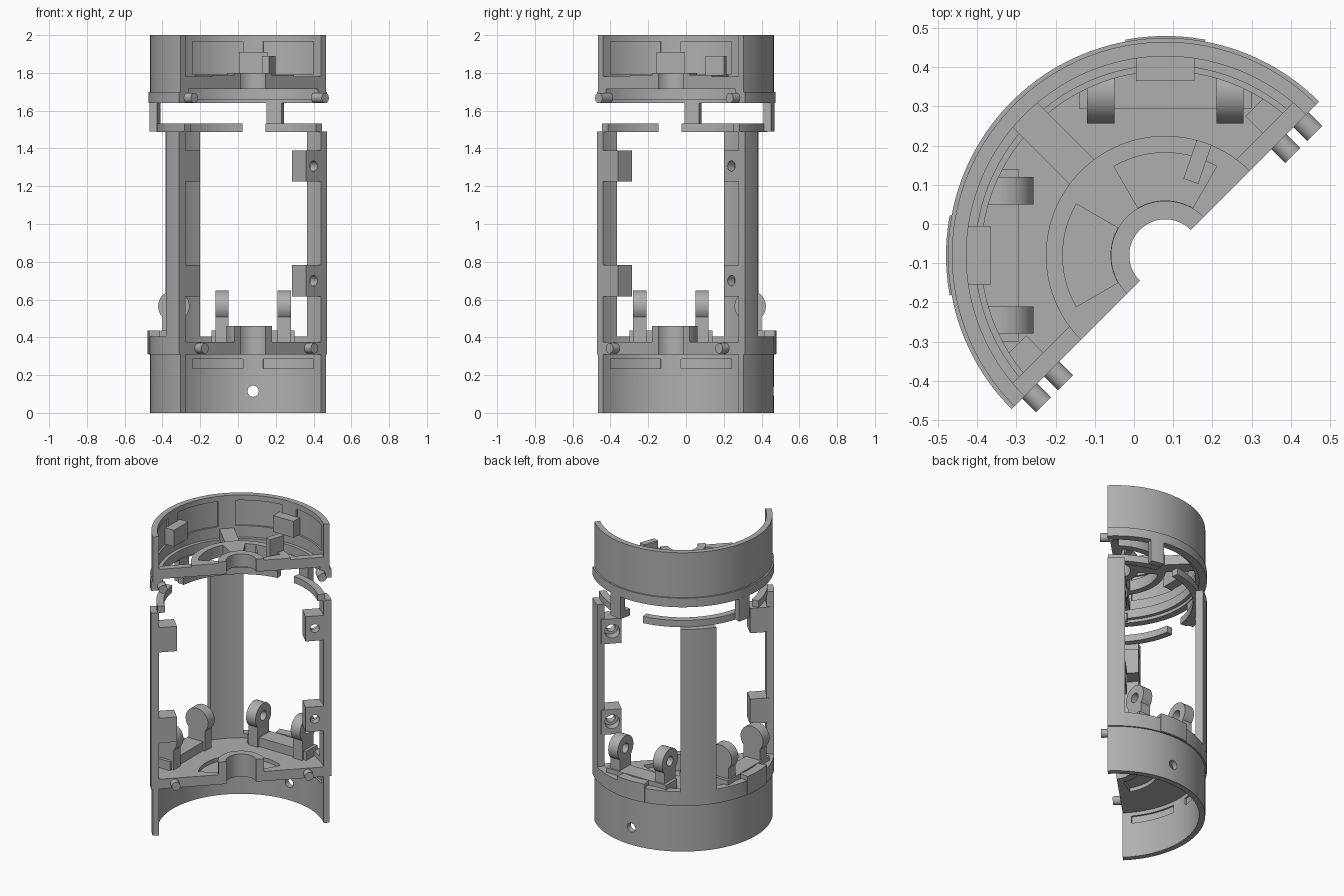
import bpy, bmesh, math
from mathutils import Matrix, Vector

old = bpy.data.objects.get("Cube")
if old:
    bpy.data.objects.remove(old, do_unlink=True)

# One plain grey material
GREY = (0.43, 0.43, 0.43, 1)
mat = bpy.data.materials.new("plain_grey")
mat.use_nodes = True
mat.diffuse_color = GREY
bsdf = next(n for n in mat.node_tree.nodes if n.type == "BSDF_PRINCIPLED")
bsdf.inputs["Base Color"].default_value = GREY
bsdf.inputs["Roughness"].default_value = 0.6

AXIS = Vector((0.08, -0.08, 0))   # axis of the half cylinder
START, END = 45, 225              # angles of the cut plane
INNER, SHELL, BAND = 0.508, 0.545, 0.555


def finish(name, bm):
    bmesh.ops.recalc_face_normals(bm, faces=bm.faces)
    me = bpy.data.meshes.new(name)
    bm.to_mesh(me)
    bm.free()
    me.materials.append(mat)
    ob = bpy.data.objects.new(name, me)
    bpy.context.collection.objects.link(ob)
    return ob


def frame(angle):
    """Local X points outward, local Y runs round the axis."""
    return Matrix.Translation(AXIS) @ Matrix.Rotation(math.radians(angle), 4, "Z")


def arc(name, r0, r1, a0, a1, z0, z1):
    """Solid ring sector between two radii, angles and heights."""
    bm = bmesh.new()
    steps = max(2, round((a1 - a0) / 2.5))
    rings = []
    for i in range(steps + 1):
        a = math.radians(a0 + (a1 - a0) * i / steps)
        d = Vector((math.cos(a), math.sin(a), 0))
        rings.append([bm.verts.new(AXIS + d * r + Vector((0, 0, z)))
                      for r, z in ((r0, z0), (r1, z0), (r1, z1), (r0, z1))])
    for p, q in zip(rings, rings[1:]):
        for k in range(4):
            n = (k + 1) % 4
            bm.faces.new((p[k], p[n], q[n], q[k]))
    bm.faces.new(rings[0])
    bm.faces.new(rings[-1])
    return finish(name, bm)


def box(name, angle, x, y, z):
    """Box given by ranges in the frame at the angle."""
    bm = bmesh.new()
    bmesh.ops.create_cube(bm, size=1)
    size = [b - a for a, b in (x, y, z)]
    mid = [(a + b) / 2 for a, b in (x, y, z)]
    bm.transform(frame(angle) @ Matrix.Translation(mid) @ Matrix.Diagonal(size + [1]))
    return finish(name, bm)


def rod(name, angle, centre, radius, length, axis="Y"):
    bm = bmesh.new()
    bmesh.ops.create_cone(bm, cap_ends=True, segments=32, radius1=radius,
                          radius2=radius, depth=length)
    turn = Matrix.Rotation(math.pi / 2, 4, "X" if axis == "Y" else "Y")
    bm.transform(frame(angle) @ Matrix.Translation(centre) @ turn)
    return finish(name, bm)


def combine(ob, others, operation="DIFFERENCE"):
    """Boolean the others into ob and remove them."""
    bpy.context.view_layer.objects.active = ob
    for other in others:
        mod = ob.modifiers.new("bool", "BOOLEAN")
        mod.operation, mod.object, mod.solver = operation, other, "EXACT"
        bpy.ops.object.modifier_apply(modifier=mod.name)
        bpy.data.objects.remove(other, do_unlink=True)
    return ob


def panels(z0, z1):
    """Shallow pockets on the inner wall, a pair beside each mid angle."""
    return [arc("cutter", INNER - 0.02, INNER + 0.012, m + a, m + b, z0, z1)
            for m in (90, 180) for a, b in ((-39, -6), (6, 39))]


def windows(z0, z1):
    return [arc("cutter", 0.14, 0.262, m - 30, m + 30, z0, z1) for m in (90, 180)]


# Lower shell with slots and round holes
lower = arc("lower_shell", INNER, SHELL, START, END, 0, 0.31)
combine(lower, panels(0.235, 0.285)
        + [rod("cutter", a, (0.53, 0, 0.115), 0.03, 0.2, "X") for a in (90, 199)])
arc("lower_band", INNER, BAND, START, END, 0.31, 0.405)

# Lower plate with recessed windows and a tall hub
plate = arc("lower_plate", 0.092, INNER + 0.005, START, END, 0.31, 0.375)
combine(plate, windows(0.35, 0.5) + windows(0.2, 0.335))
arc("lower_hub", 0.092, 0.14, START, END, 0.37, 0.46)

# Hinge lugs with their base blocks
for side, angle in (("back", 90), ("right", 180)):
    box(side + "_lug_base", angle, (0.375, 0.49), (-0.22, 0.22), (0.37, 0.435))
    arc(side + "_outer_pad", 0.5, 0.56, angle - 10.5, angle + 10.5, 0.312, 0.435)
    for y in (-0.165, 0.165):
        lug = rod(side + "_hinge_lug", angle, (0.42, y, 0.565), 0.083, 0.07)
        stem = box("stem", angle, (0.36, 0.48), (y - 0.035, y + 0.035), (0.37, 0.55))
        combine(lug, [stem], "UNION")
        combine(lug, [rod("cutter", angle, (0.42, y, 0.565), 0.032, 0.2)])

# Upright posts and the curved tracks on top of them
arc("middle_post", INNER, BAND, 123.5, 146.5, 0.4, 1.49)
arc("middle_track", 0.47, 0.515, 97, 173, 1.488, 1.533)
for side, s, a0, t0 in (("left", 1, START, START), ("right", -1, END - 11, 188)):
    arc(side + "_end_post", INNER, BAND, a0, a0 + 11, 0.4, 1.49)
    arc(side + "_end_track", 0.47, 0.515, t0, t0 + 37, 1.488, 1.533)
    # Screw blocks with a counterbore at the back
    for z in (0.7, 1.307):
        xs = sorted((s * 0.396, s * 0.52))
        block = box(side + "_screw_block", START, xs, (0, 0.106), (z - 0.083, z + 0.083))
        combine(block, [rod("cutter", START, (s * 0.453, 0.05, z), 0.028, 0.3),
                        rod("cutter", START, (s * 0.453, 0.1, z), 0.046, 0.1)])
    # Locating pins on the cut face
    rod(side + "_upper_pin", START, (s * 0.49, -0.01, 1.667), 0.027, 0.08)
    rod(side + "_lower_pin", START, (s * 0.41, -0.01, 0.342), 0.027, 0.08)

# Upper shell, band and hanging hooks
upper = arc("upper_shell", INNER, SHELL, START, END, 1.7, 2)
combine(upper, panels(1.795, 1.965)
        + [rod("cutter", a, (0.54, 0, 1.85), 0.022, 0.05, "X") for a in (90, 180)])
arc("upper_band", INNER, BAND, START, END, 1.64, 1.7)
arc("upper_inner_rim", 0.485, INNER + 0.003, START, END, 1.66, 1.72)
for side, a in (("back", 73), ("right", 163)):
    arc(side + "_hook", 0.513, BAND, a, a + 9, 1.49, 1.645)
    box(side + "_wall_block", a + 17, (0.445, 0.512), (-0.075, 0.075), (1.8, 1.91))

# Upper spoked plate
disc = arc("upper_disc", 0.092, 0.305, START, END, 1.715, 1.79)
combine(disc, windows(1.6, 1.9))
arc("upper_hub", 0.092, 0.139, START, END, 1.72, 1.8)
SPOKE_Z = (1.715, 1.78)
box("middle_spoke", 135, (0.29, 0.515), (-0.045, 0.045), SPOKE_Z)
box("left_spoke", START, (0.29, 0.515), (0, 0.045), SPOKE_Z)
box("right_spoke", START, (-0.515, -0.29), (0, 0.045), SPOKE_Z)
box("upright_tab", 71, (0.2, 0.305), (-0.02, 0.02), (1.72, 1.89))

# Smooth curved walls, crisp edges
for ob in bpy.context.scene.objects:
    ob.select_set(ob.type == "MESH")
    if ob.type == "MESH":
        bpy.context.view_layer.objects.active = ob
bpy.ops.object.shade_smooth_by_angle(angle=math.radians(30))
